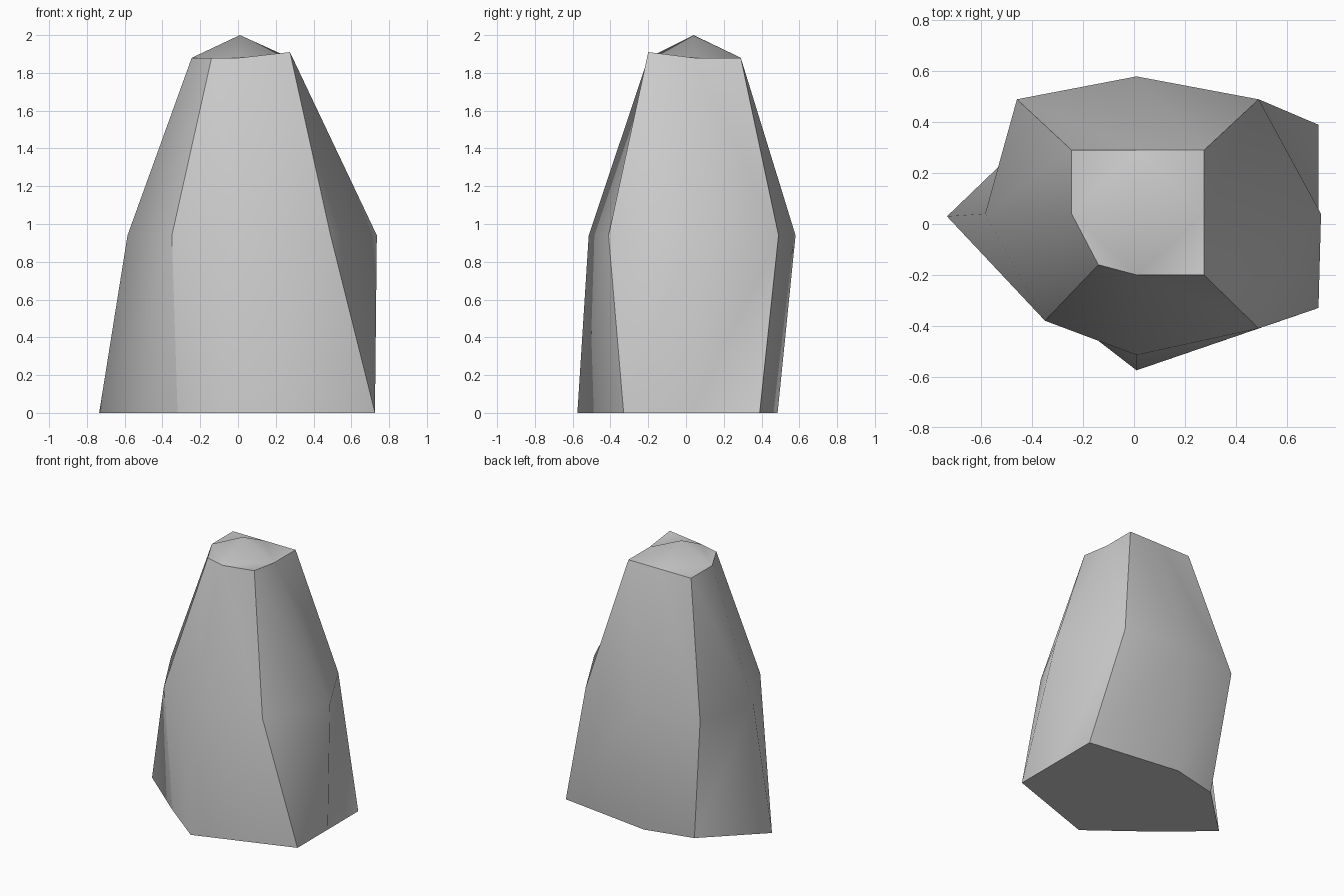
import bpy, bmesh

cube = bpy.data.objects.get("Cube")
if cube:
    bpy.data.objects.remove(cube, do_unlink=True)

# Plain stone colour
stone = bpy.data.materials.new("grey stone")
stone.use_nodes = True
grey = (0.6, 0.6, 0.6, 1)
stone.diffuse_color = grey
stone.node_tree.nodes["Principled BSDF"].inputs["Base Color"].default_value = grey

# Cross-sections, counter-clockwise; even points are side middles, odd are corners
# order: right, back right, back, back left, left, front left, front, front right
base = [(.725, .03), (.725, .39), (.01, .485), (-.35, .40),
        (-.735, .03), (-.32, -.32), (.01, -.575), (.725, -.33)]
waist = [(.735, .04), (.49, .49), (.01, .58), (-.46, .49),
         (-.585, .04), (-.35, -.38), (.01, -.515), (.49, -.41)]
crown = [(.275, .04), (.275, .29), (.01, .29), (-.245, .29),
         (-.245, .04), (-.14, -.16), (.01, -.2), (.275, -.2)]

bm = bmesh.new()


def ring(points, z):
    return [bm.verts.new((x, y, z)) for x, y in points]


low, mid, top = ring(base, 0), ring(waist, .94), ring(crown, 1.88)
top[7].co.z = 1.91          # raised front corner
apex = bm.verts.new((.01, .04, 2))
n = len(low)

# Underside and walls, every wall panel folded towards the next waist point
bm.faces.new(low[::-1])
for i in range(n):
    j = (i + 1) % n
    bm.faces.new((low[i], low[j], mid[j]))
    bm.faces.new((low[i], mid[j], mid[i]))
    bm.faces.new((mid[i], mid[j], top[i]))
    bm.faces.new((mid[j], top[j], top[i]))

# Cap: small pyramid with flat corner triangles
for i in range(0, n, 2):
    j, k = i + 1, (i + 2) % n
    bm.faces.new((top[i], top[j], top[k]))
    bm.faces.new((top[i], top[k], apex))

bmesh.ops.recalc_face_normals(bm, faces=bm.faces)

# Soft facets, with crisp rims and corner edges
for face in bm.faces:
    face.smooth = True
for i in range(n):
    crisp = [(low[i - 1], low[i]), (top[i - 1], top[i])]
    if i % 2:
        crisp += [(low[i], mid[i]), (mid[i], top[i])]
    for pair in crisp:
        bm.edges.get(pair).smooth = False

mesh = bpy.data.meshes.new("rock")
bm.to_mesh(mesh)
bm.free()
mesh.materials.append(stone)
rock = bpy.data.objects.new("rock", mesh)
bpy.context.collection.objects.link(rock)
